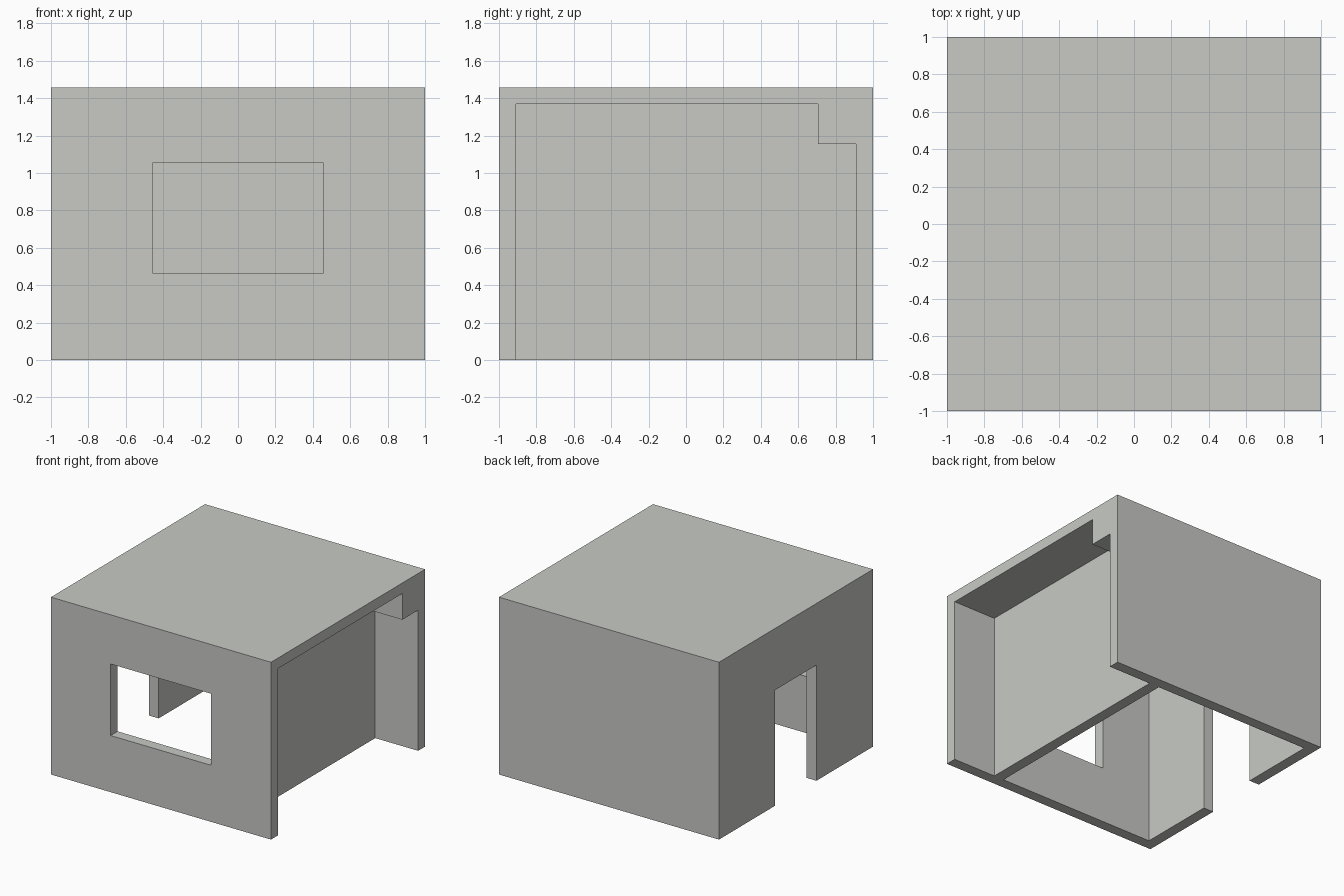
import bpy
from mathutils import Vector

if "Cube" in bpy.data.objects:
    bpy.data.objects.remove(bpy.data.objects["Cube"], do_unlink=True)

# Single plain concrete grey
concrete = bpy.data.materials.new("concrete_grey")
colour = (0.58, 0.59, 0.56, 1.0)
concrete.diffuse_color = colour
concrete.use_nodes = True
concrete.node_tree.nodes["Principled BSDF"].inputs["Base Color"].default_value = colour


def box(name, low, high):
    """Axis-aligned box between two corners."""
    low, high = Vector(low), Vector(high)
    bpy.ops.mesh.primitive_cube_add(size=1, location=(low + high) / 2)
    obj = bpy.context.object
    obj.name = name
    obj.scale = high - low
    bpy.ops.object.transform_apply(location=True, rotation=False, scale=True)
    obj.data.materials.append(concrete)
    return obj


def cut(target, name, low, high):
    """Carve a box-shaped opening out of the target."""
    cutter = box(name, low, high)
    cutter.hide_render = True
    mod = target.modifiers.new(name, "BOOLEAN")
    mod.operation = "DIFFERENCE"
    mod.solver = "EXACT"
    mod.object = cutter
    bpy.context.view_layer.objects.active = target
    bpy.ops.object.modifier_apply(modifier=mod.name)
    bpy.data.objects.remove(cutter, do_unlink=True)


inner = 0.91        # inside face of the outer walls
ceiling = 1.37
below = -0.2        # the shell is open underneath

shell = box("building_shell", (-1, -1, 0), (1, 1, 1.457))

# Closed room behind the partition wall
cut(shell, "room", (-inner, -inner, below), (0.52, inner, ceiling))
# Open bay on the side, leaving a beam along the back wall
cut(shell, "bay", (0.61, -inner, below), (1.2, 0.705, ceiling))
cut(shell, "bay_under_beam", (0.61, 0.5, below), (1.2, inner, 1.155))
# Front window and side doorway
cut(shell, "window", (-0.457, -1.2, 0.465), (0.457, -0.8, 1.053))
cut(shell, "doorway", (-1.2, -0.265, below), (-0.8, 0.27, 0.95))
